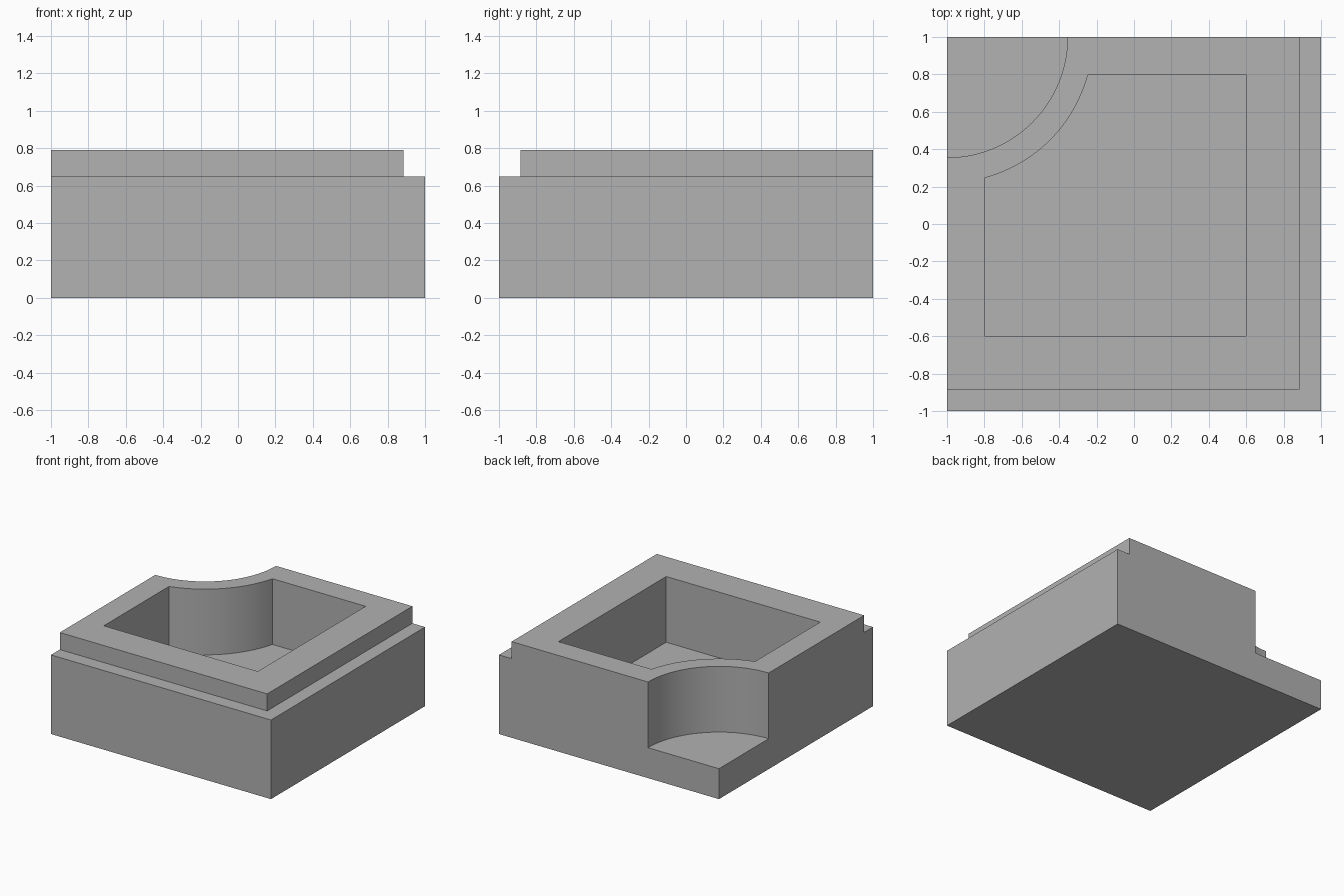
import bpy, bmesh
from math import cos, sin, acos, asin, pi

default = bpy.data.objects.get("Cube")
if default:
    bpy.data.objects.remove(default, do_unlink=True)

TOP, STEP_Z, FLOOR_Z = 0.79, 0.65, 0.25
LEDGE = 0.885              # where the raised rim ends
NOTCH_R, POCKET_R = 0.645, 0.78
P_MIN, P_MAX = 0.6, 0.8    # pocket limits

grey = bpy.data.materials.new("plain_grey")
grey.use_nodes = True
GREY = (0.445, 0.445, 0.445, 1)
grey.diffuse_color = GREY
grey.node_tree.nodes["Principled BSDF"].inputs["Base Color"].default_value = GREY


def prism(name, outline, z0, z1):
    """Extrude a counter-clockwise outline from z0 to z1."""
    bm = bmesh.new()
    face = bm.faces.new([bm.verts.new((x, y, z0)) for x, y in outline])
    up = bmesh.ops.extrude_face_region(bm, geom=[face])["geom"]
    moved = [v for v in up if isinstance(v, bmesh.types.BMVert)]
    bmesh.ops.translate(bm, verts=moved, vec=(0, 0, z1 - z0))
    bmesh.ops.recalc_face_normals(bm, faces=bm.faces)
    mesh = bpy.data.meshes.new(name)
    bm.to_mesh(mesh)
    bm.free()
    mesh.materials.append(grey)
    obj = bpy.data.objects.new(name, mesh)
    bpy.context.collection.objects.link(obj)
    return obj


def rect(x0, x1, y0, y1):
    return [(x0, y0), (x1, y0), (x1, y1), (x0, y1)]


def arc(r, a0, a1, n):
    """Arc about the back right corner."""
    angles = [a0 + (a1 - a0) * i / n for i in range(n + 1)]
    return [(-1 + r * cos(a), 1 + r * sin(a)) for a in angles]


# Solid block
body = prism("block_body", rect(-1, 1, -1, 1), 0, TOP)

# Pocket outline: a square with one corner bowed in around the notch
inset = 1 - P_MAX
pocket = [(-P_MAX, -P_MIN), (P_MIN, -P_MIN), (P_MIN, P_MAX)]
pocket += arc(POCKET_R, -asin(inset / POCKET_R), -acos(inset / POCKET_R), 24)

# Cutters: ledge along two sides, corner notch, pocket
cutters = [
    prism("side_ledge_cutter", rect(LEDGE, 1.2, -1.3, 1.2), STEP_Z, 1),
    prism("front_ledge_cutter", rect(-1.2, 1.1, -1.2, -LEDGE), STEP_Z, 1),
    prism("corner_notch_cutter", arc(NOTCH_R, 0, 2 * pi, 128)[:-1], FLOOR_Z, 1),
    prism("pocket_cutter", pocket, FLOOR_Z, 1),
]

bpy.context.view_layer.objects.active = body
for cutter in cutters:
    cutter.hide_render = True
    mod = body.modifiers.new(cutter.name, 'BOOLEAN')
    mod.operation = 'DIFFERENCE'
    mod.solver = 'EXACT'
    mod.object = cutter
    bpy.ops.object.modifier_apply(modifier=mod.name)
    bpy.data.objects.remove(cutter, do_unlink=True)

# Smooth the curved walls, keep the edges crisp
bpy.ops.object.select_all(action='DESELECT')
body.select_set(True)
bpy.ops.object.shade_smooth_by_angle()
